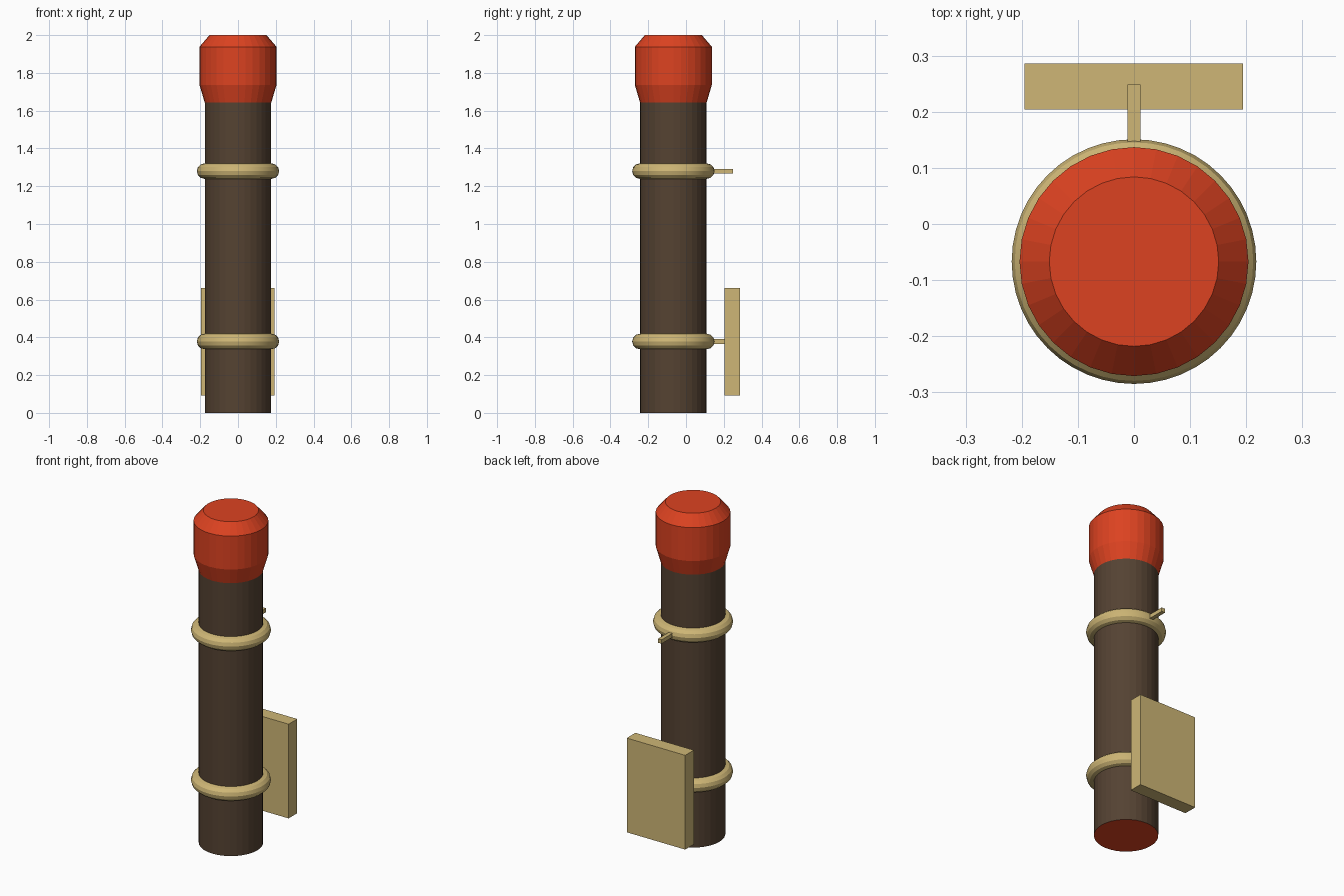
import bpy, bmesh, math

if "Cube" in bpy.data.objects:
    bpy.data.objects.remove(bpy.data.objects["Cube"])

AXIS_Y = -0.067   # the post stands slightly in front of the origin


def material(name, rgb):
    m = bpy.data.materials.new(name)
    m.diffuse_color = (*rgb, 1)
    m.use_nodes = True
    m.node_tree.nodes["Principled BSDF"].inputs["Base Color"].default_value = m.diffuse_color
    return m


BROWN = material("brown", (0.09, 0.055, 0.032))
RED = material("red", (0.72, 0.055, 0.015))
TAN = material("tan", (0.62, 0.47, 0.18))


def lathe(name, profile, mats, bottom_mat, n=32):
    """Solid of revolution; profile rows are (radius, z, material of the band above)."""
    bm = bmesh.new()
    rings = [[bm.verts.new((r * math.cos(2 * math.pi * i / n),
                            r * math.sin(2 * math.pi * i / n), z))
              for i in range(n)] for r, z, _ in profile]
    for k in range(len(rings) - 1):
        a, b = rings[k], rings[k + 1]
        for i in range(n):
            j = (i + 1) % n
            bm.faces.new((a[i], a[j], b[j], b[i])).material_index = profile[k][2]
    bm.faces.new(rings[0][::-1]).material_index = bottom_mat
    bm.faces.new(rings[-1]).material_index = profile[-1][2]
    mesh = bpy.data.meshes.new(name)
    bm.to_mesh(mesh)
    bm.free()
    for m in mats:
        mesh.materials.append(m)
    ob = bpy.data.objects.new(name, mesh)
    ob.location.y = AXIS_Y
    bpy.context.collection.objects.link(ob)
    return ob


def box(name, lo, hi, mat):
    bpy.ops.mesh.primitive_cube_add(
        size=1, location=[(a + b) / 2 for a, b in zip(lo, hi)])
    ob = bpy.context.object
    ob.name = name
    ob.scale = [b - a for a, b in zip(lo, hi)]
    bpy.ops.object.transform_apply(location=False, rotation=False, scale=True)
    ob.data.materials.append(mat)
    return ob


# Brown post with a flared red cap and a red underside
lathe("post", [(0.176, 0.0, 0), (0.176, 1.642, 1), (0.204, 1.737, 1),
               (0.204, 1.938, 1), (0.151, 2.0, 1)], [BROWN, RED], 1)

# Two clamp rings, each with a short bracket pointing to the back
for label, z in (("lower", 0.378), ("upper", 1.28)):
    bpy.ops.mesh.primitive_torus_add(
        location=(0, AXIS_Y, z), major_radius=0.177, minor_radius=0.041,
        major_segments=48, minor_segments=12)
    ring = bpy.context.object
    ring.name = label + "_ring"
    ring.data.materials.append(TAN)
    bpy.ops.object.shade_smooth_by_angle(angle=math.radians(20))
    box(label + "_bracket", (-0.012, 0.12, z - 0.012),
        (0.012, 0.249, z + 0.012), TAN)

# Rear mounting plate
box("mounting_plate", (-0.195, 0.204, 0.093), (0.194, 0.286, 0.66), TAN)
